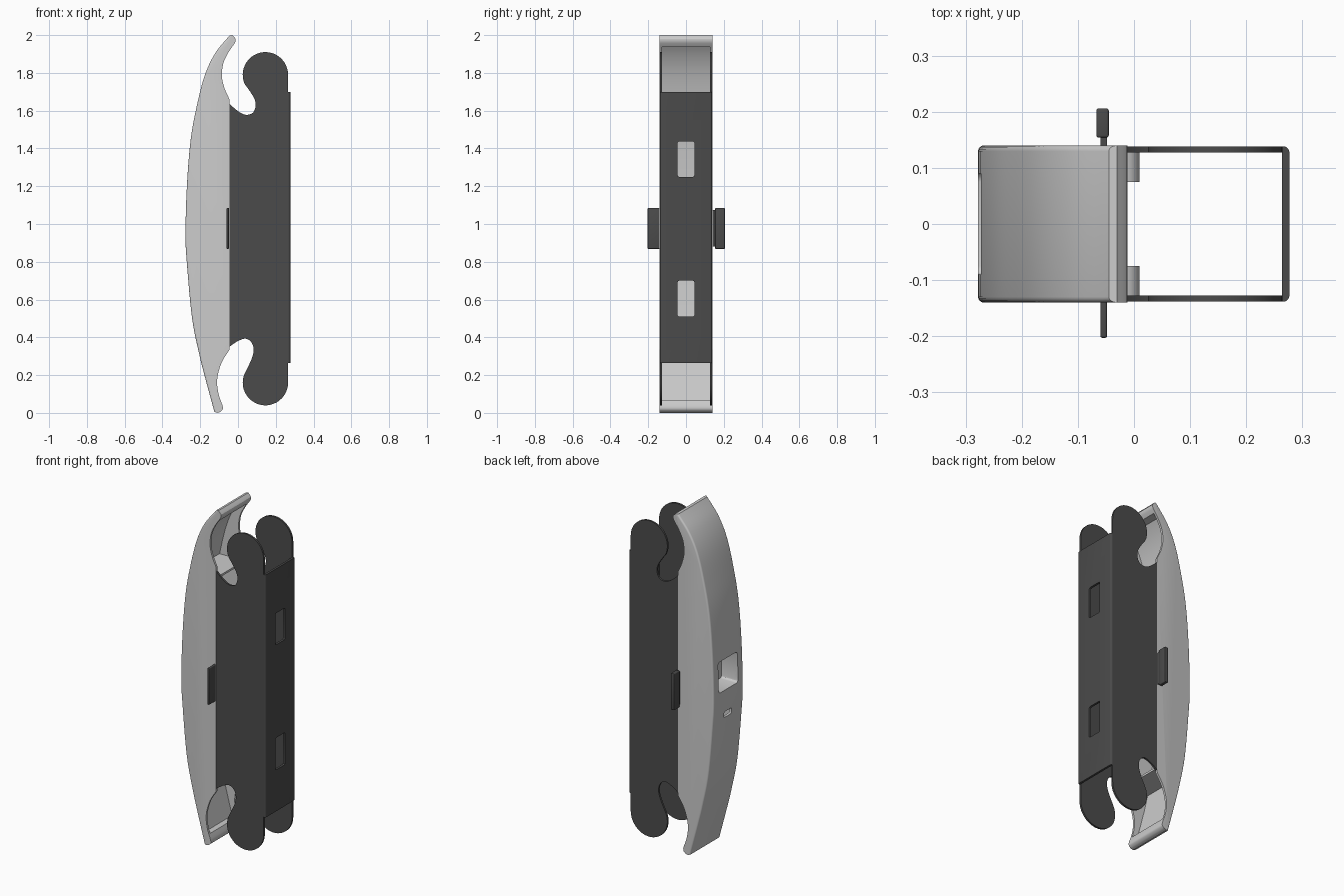
import bpy, bmesh, math
from mathutils import Vector

if "Cube" in bpy.data.objects:
    bpy.data.objects.remove(bpy.data.objects["Cube"])

dark = bpy.data.materials.new("dark_grey")
dark.diffuse_color = (0.07, 0.07, 0.07, 1)
dark.use_nodes = True
dark.node_tree.nodes["Principled BSDF"].inputs["Base Color"].default_value = dark.diffuse_color


def spline(pts, n=6):
    """Smooth curve through 2D points."""
    p = [Vector(q) for q in pts]
    p = [2 * p[0] - p[1]] + p + [2 * p[-1] - p[-2]]
    out = []
    for i in range(1, len(p) - 2):
        a, b, c, d = p[i - 1:i + 3]
        for k in range(n):
            t = k / n
            out.append(0.5 * (2 * b + (c - a) * t + (2 * a - 5 * b + 4 * c - d) * t * t
                              + (3 * b - a - 3 * c + d) * t ** 3))
    return out + [p[-2]]


def arc(cx, cz, r, a0, a1, n=24):
    return [Vector((cx + r * math.cos(math.radians(a0 + (a1 - a0) * i / n)),
                    cz + r * math.sin(math.radians(a0 + (a1 - a0) * i / n)))) for i in range(n + 1)]


def finish(name, bm, mat=None):
    bmesh.ops.recalc_face_normals(bm, faces=bm.faces)
    me = bpy.data.meshes.new(name)
    bm.to_mesh(me)
    bm.free()
    ob = bpy.data.objects.new(name, me)
    bpy.context.collection.objects.link(ob)
    if mat:
        me.materials.append(mat)
    return ob


def extrude(name, prof, y0, y1, mat=None, round_n=0, radius=0.02):
    """Extrude an xz profile along y; the first round_n points get rounded rims."""
    bm = bmesh.new()
    rings = [[bm.verts.new((q[0], y, q[1])) for q in prof] for y in (y0, y1)]
    n = len(prof)
    for r in rings:
        bm.faces.new(r)
    for i in range(n):
        j = (i + 1) % n
        bm.faces.new((rings[0][i], rings[0][j], rings[1][j], rings[1][i]))
    if round_n:
        bmesh.ops.recalc_face_normals(bm, faces=bm.faces)
        edges = [bm.edges.get((r[i], r[i + 1])) for r in rings for i in range(round_n - 1)]
        bmesh.ops.bevel(bm, geom=edges, offset=radius, segments=4, profile=0.5,
                        affect='EDGES', clamp_overlap=True)
    return finish(name, bm, mat)


def box(name, lo, hi, mat=None, bevel=0, axis=None):
    """Box between two corners; optionally round the edges along one axis."""
    bm = bmesh.new()
    bmesh.ops.create_cube(bm, size=1)
    for v in bm.verts:
        v.co = [(lo[i] + hi[i]) / 2 + v.co[i] * (hi[i] - lo[i]) for i in range(3)]
    if bevel:
        es = [e for e in bm.edges if axis is None
              or abs((e.verts[0].co - e.verts[1].co).normalized()[axis]) > 0.9]
        bmesh.ops.bevel(bm, geom=es, offset=bevel, segments=3, profile=0.5, affect='EDGES')
    return finish(name, bm, mat)


def cut(ob, cutter):
    m = ob.modifiers.new("cut", 'BOOLEAN')
    m.operation, m.solver, m.object = 'DIFFERENCE', 'EXACT', cutter
    bpy.context.view_layer.objects.active = ob
    bpy.ops.object.modifier_apply(modifier=m.name)
    bpy.data.objects.remove(cutter)


# Grey housing: bowed outer curve, hooked tips, hollow towards +x
outer = spline([(-.125, .005), (-.175, .19), (-.205, .31), (-.243, .5), (-.27, .785),
                (-.278, .945), (-.27, 1.21), (-.25, 1.45), (-.217, 1.63), (-.175, 1.79),
                (-.12, 1.905), (-.045, 1.998)])
top_hook = spline([(-.03, 2.0), (-.012, 1.97), (-.05, 1.91), (-.078, 1.85), (-.085, 1.78),
                   (-.07, 1.715), (-.045, 1.66)], 4)
low_hook = spline([(-.045, .335), (-.085, .27), (-.107, .2), (-.11, .145), (-.1, .09),
                   (-.08, .03), (-.09, .008), (-.11, 0)], 4)
housing = extrude("housing", outer + top_hook + low_hook, -.14, .14, None, len(outer))
hollow = [q + Vector((.015, 0)) for q in outer if .05 < q.y < 1.94]
hollow += [Vector((.3, hollow[-1].y)), Vector((.3, hollow[0].y))]
cut(housing, extrude("hollow_cutter", hollow, -.127, .127))

# Sensor window with pocket, and small slot below it
cut(housing, box("window_cutter", (-.32, -.09, .98), (-.2, .09, 1.16), None, .015, 0))
cut(housing, box("slot_cutter", (-.32, -.035, .815), (-.2, .035, .85), None, .006, 0))
pocket = box("window_pocket", (-.268, -.1, .97), (-.16, .1, 1.17))
cut(pocket, box("pocket_cutter", (-.32, -.09, .98), (-.17, .09, 1.16), None, .015, 0))

# Inner end walls and mounting bosses
for tag, z, x, zb in (("upper", 1.59, -.212, 1.5), ("lower", .37, -.21, .46)):
    box(tag + "_end_wall", (x, -.128, z - .006), (-.05, .128, z + .006))
    for side, s in (("front", -1), ("back", 1)):
        extrude(f"{tag}_{side}_boss", arc(-.02, zb, .03, 0, 345, 23), *sorted((s * .075, s * .127)))

# Dark side plates with rounded lobes and hook notches
low_lobe = arc(.145, .16, .12, 155, 360)
top_lobe = arc(.145, 1.79, .12, 0, 205)
low_notch = spline([(-.046, .35), (-.02, .368), (.005, .383), (.04, .393), (.07, .375),
                    (.083, .335), (.072, .285), tuple(low_lobe[0])], 4)[:-1]
top_notch = spline([tuple(top_lobe[-1]), (.065, 1.7), (.088, 1.66), (.093, 1.625), (.08, 1.59),
                    (.05, 1.578), (.02, 1.585), (-.01, 1.605), (-.046, 1.637)], 4)[1:]
plate = low_notch + low_lobe + top_lobe + top_notch
for side, s in (("front", -1), ("back", 1)):
    extrude(side + "_side_plate", plate, *sorted((s * .127, s * .1385)), dark)

# Dark rear plate with two windows
rear = box("rear_plate", (.264, -.1385, .265), (.277, .1385, 1.7), dark)
bm = bmesh.new()
bm.from_mesh(rear.data)
bmesh.ops.bevel(bm, geom=[e for e in bm.edges if all(v.co.x > .27 for v in e.verts)
                          and abs(e.verts[0].co.z - e.verts[1].co.z) > 1],
                offset=.011, segments=4, profile=.5, affect='EDGES')
bm.to_mesh(rear.data)
bm.free()
for z0, z1 in ((.51, .7), (1.25, 1.437)):
    cut(rear, box("rear_cutter", (.2, -.044, z0), (.3, .044, z1), None, .008, 0))

# Side tabs: a plain one at the front, a thicker padded one at the back
box("front_tab", (-.06, -.203, .868), (-.048, -.12, 1.085), dark, .004)
box("back_tab", (-.06, .12, .88), (-.048, .17, 1.073), dark)
box("back_tab_pad", (-.067, .154, .868), (-.045, .206, 1.085), dark, .004)

# Smooth shading with sharp edges kept
for ob in bpy.context.scene.objects:
    ob.select_set(True)
bpy.context.view_layer.objects.active = housing
bpy.ops.object.shade_smooth_by_angle(angle=math.radians(30))
